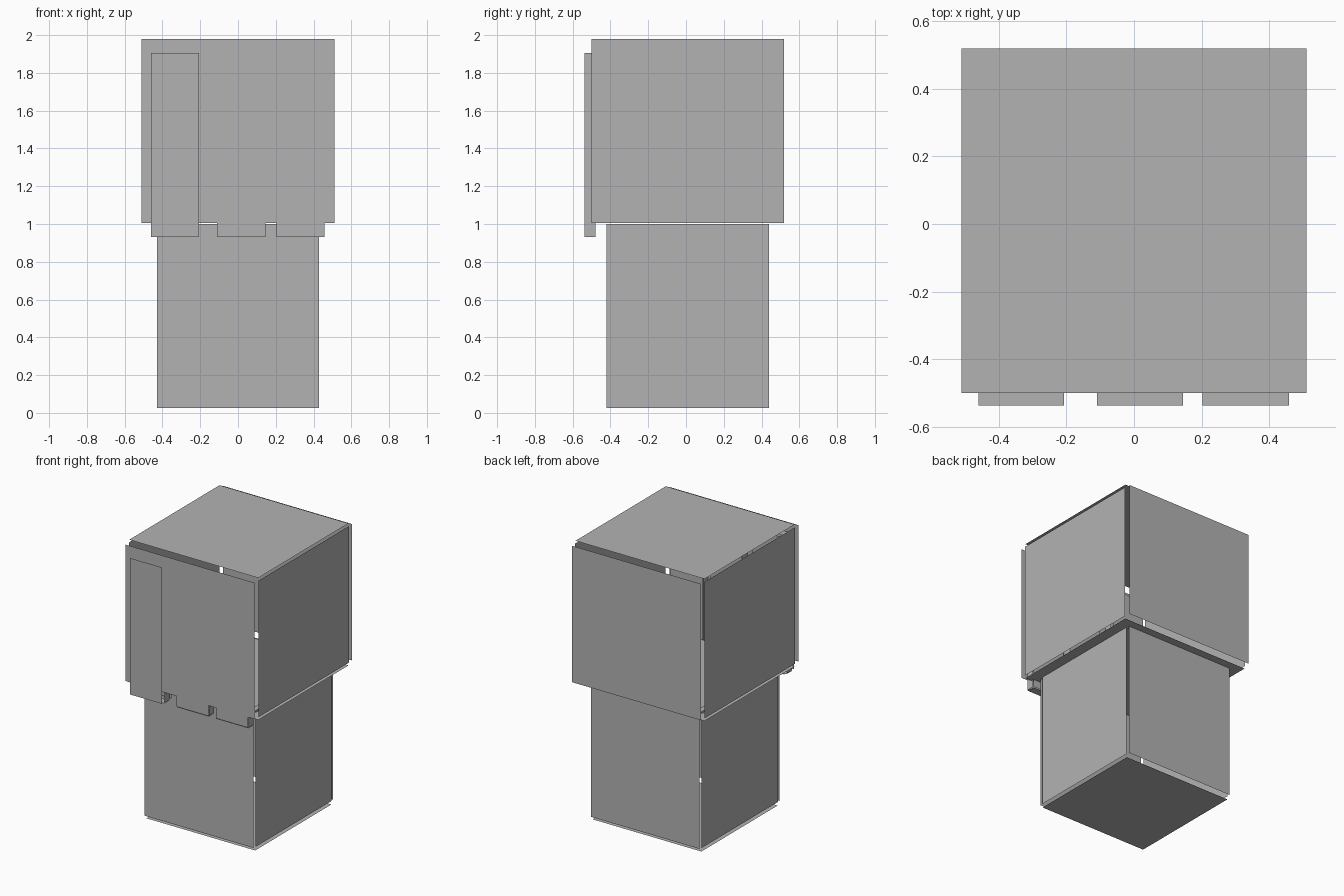
import bpy, bmesh
from mathutils import Vector

if "Cube" in bpy.data.objects:
    bpy.data.objects.remove(bpy.data.objects["Cube"])

grey = bpy.data.materials.new("plain_grey")
grey.diffuse_color = (0.45, 0.45, 0.45, 1)
grey.use_nodes = True
grey.node_tree.nodes["Principled BSDF"].inputs["Base Color"].default_value = grey.diffuse_color


def panel_box(name, lo, hi, gaps):
    """Box of six loose thin sheets, each pushed outward from the box.
    gaps = outward shift for the x, y and z pairs of sheets."""
    lo, hi = Vector(lo), Vector(hi)
    for axis, labels in enumerate((("left", "right"), ("front", "back"), ("bottom", "top"))):
        u, v = (axis + 1) % 3, (axis + 2) % 3
        for side, label in enumerate(labels):
            bm = bmesh.new()
            corners = []
            for a, b in ((0, 0), (1, 0), (1, 1), (0, 1)):
                p = Vector()
                p[axis] = hi[axis] + gaps[axis] if side else lo[axis] - gaps[axis]
                p[u] = hi[u] if a else lo[u]
                p[v] = hi[v] if b else lo[v]
                corners.append(bm.verts.new(p))
            # wind the sheet so it faces outward
            bm.faces.new(corners if side else corners[::-1])
            mesh = bpy.data.meshes.new(f"{name}_{label}_panel")
            bm.to_mesh(mesh)
            bm.free()
            mesh.materials.append(grey)
            obj = bpy.data.objects.new(mesh.name, mesh)
            bpy.context.collection.objects.link(obj)


# Narrow lower box and wide upper box
panel_box("lower_box", (-0.43, -0.42, 0.026), (0.43, 0.44, 1.0), (0.002, 0.02, 0.026))
panel_box("upper_box", (-0.51, -0.50, 1.005), (0.51, 0.52, 1.98), (0.002, 0.04, 0.02))

# Three tall slats on the front; the left one stands proud of the wall
for name, x0, x1, gap in (("left_slat", -0.46, -0.207, 0.023),
                          ("middle_slat", -0.11, 0.145, 0.002),
                          ("right_slat", 0.203, 0.458, 0.002)):
    panel_box(name, (x0, -0.537, 0.93), (x1, -0.48, 1.905), (0.002, gap, 0.005))
